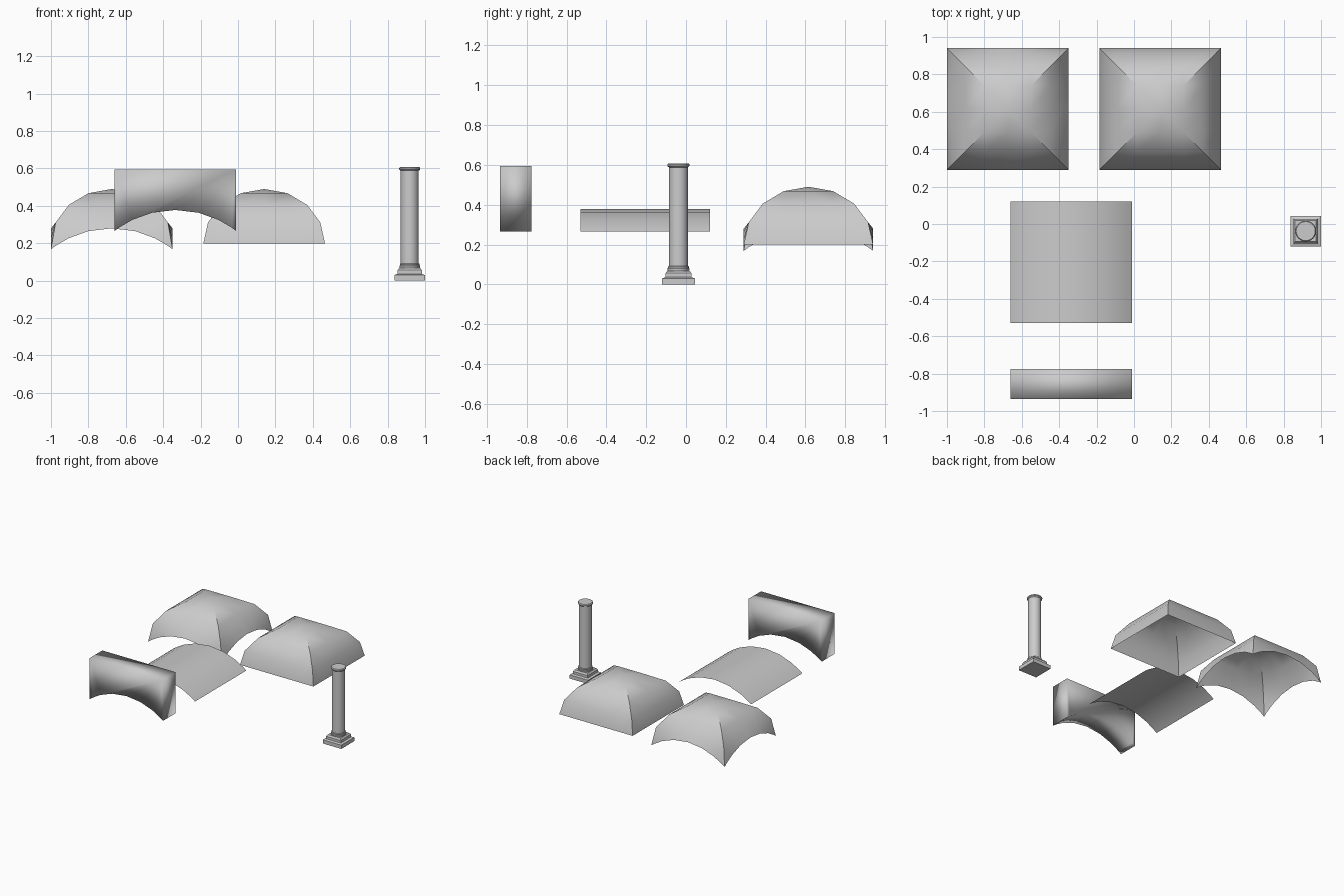
import bpy, math

if "Cube" in bpy.data.objects:
    bpy.data.objects.remove(bpy.data.objects["Cube"])

HALF = 0.325                       # half span of every vault
# stations along the span, denser near the springing
XS = [-HALF * math.cos(math.pi * i / 8) for i in range(9)]
SAG = 0.112
RAD = (HALF ** 2 + SAG ** 2) / (2 * SAG)


def arc(x):
    """Height of the shallow circular arch above its springing."""
    return math.sqrt(RAD ** 2 - x ** 2) - (RAD - SAG)


def make(name, verts, faces, loc, angle=None):
    me = bpy.data.meshes.new(name)
    me.from_pydata(verts, [], faces)
    me.update()
    ob = bpy.data.objects.new(name, me)
    ob.location = loc
    bpy.context.collection.objects.link(ob)
    bpy.ops.object.select_all(action='DESELECT')
    ob.select_set(True)
    bpy.context.view_layer.objects.active = ob
    if angle:
        bpy.ops.object.shade_smooth_by_angle(angle=math.radians(angle))
    else:
        bpy.ops.object.shade_smooth()
    return ob


def cloister_vault(name, cx, cy, arched):
    verts, faces = [], []
    for y in XS:
        for x in XS:
            r = min(max(abs(x), abs(y)) / HALF, 1)
            z = 0.2 + 0.29 * math.sqrt(1 - r * r)
            if arched and r > 0.999:
                z = 0.168 + arc(min(abs(x), abs(y)))
            verts.append((x, y, z))
    for j in range(8):
        for i in range(8):
            a = j * 9 + i
            b, c, d = a + 1, a + 10, a + 9
            if i == j:                      # split along the hips
                faces += [(a, b, c), (a, c, d)]
            elif i + j == 7:
                faces += [(a, b, d), (b, c, d)]
            else:
                faces.append((a, b, c, d))
    make(name, verts, faces, (cx, cy, 0), 35)


# Two domed vaults: one with arched rims, one with a flat rim
cloister_vault("arched_rim_vault", -0.675, 0.615, True)
cloister_vault("flat_rim_vault", 0.14, 0.615, False)

# Barrel vault sheet
v = [(x, y, 0.266 + arc(x)) for y in (-HALF, HALF) for x in XS]
make("barrel_vault", v, [(i, i + 1, i + 10, i + 9) for i in range(8)],
     (-0.335, -0.205, 0), 35)

# Arch block, fully smooth shaded
outline = [(x, 0.266 + arc(x)) for x in XS] + [(HALF, 0.595), (-HALF, 0.595)]
n = len(outline)
v = [(x, y, z) for y in (-0.08, 0.08) for x, z in outline]
f = [tuple(range(n)), tuple(reversed(range(n, 2 * n)))]
f += [((i + 1) % n, i, i + n, (i + 1) % n + n) for i in range(n)]
make("arch_block", v, f, (-0.335, -0.855, 0))


def lathe(name, profile, sides, turn, angle):
    """Stack of rings given as (radius, z), capped both ends."""
    verts = [(r * math.cos(turn + 2 * math.pi * k / sides),
              r * math.sin(turn + 2 * math.pi * k / sides), z)
             for r, z in profile for k in range(sides)]
    faces = [(j * sides + k, j * sides + (k + 1) % sides,
              (j + 1) * sides + (k + 1) % sides, (j + 1) * sides + k)
             for j in range(len(profile) - 1) for k in range(sides)]
    top = (len(profile) - 1) * sides
    faces += [tuple(reversed(range(sides))), tuple(range(top, top + sides))]
    make(name, verts, faces, (0.918, -0.038, 0), angle)


# Column: square stepped base, then round shaft with rings
q = math.sqrt(2)
lathe("column_base", [(0.082 * q, 0), (0.082 * q, 0.03), (0.065 * q, 0.036),
                      (0.065 * q, 0.056), (0.056 * q, 0.068)],
      4, math.pi / 4, 20)
lathe("column_shaft", [(0.053, 0.066), (0.055, 0.071), (0.055, 0.079),
                       (0.052, 0.083), (0.052, 0.09), (0.048, 0.093),
                       (0.048, 0.588), (0.052, 0.591), (0.056, 0.595),
                       (0.056, 0.602), (0.051, 0.608)], 24, 0, 35)
